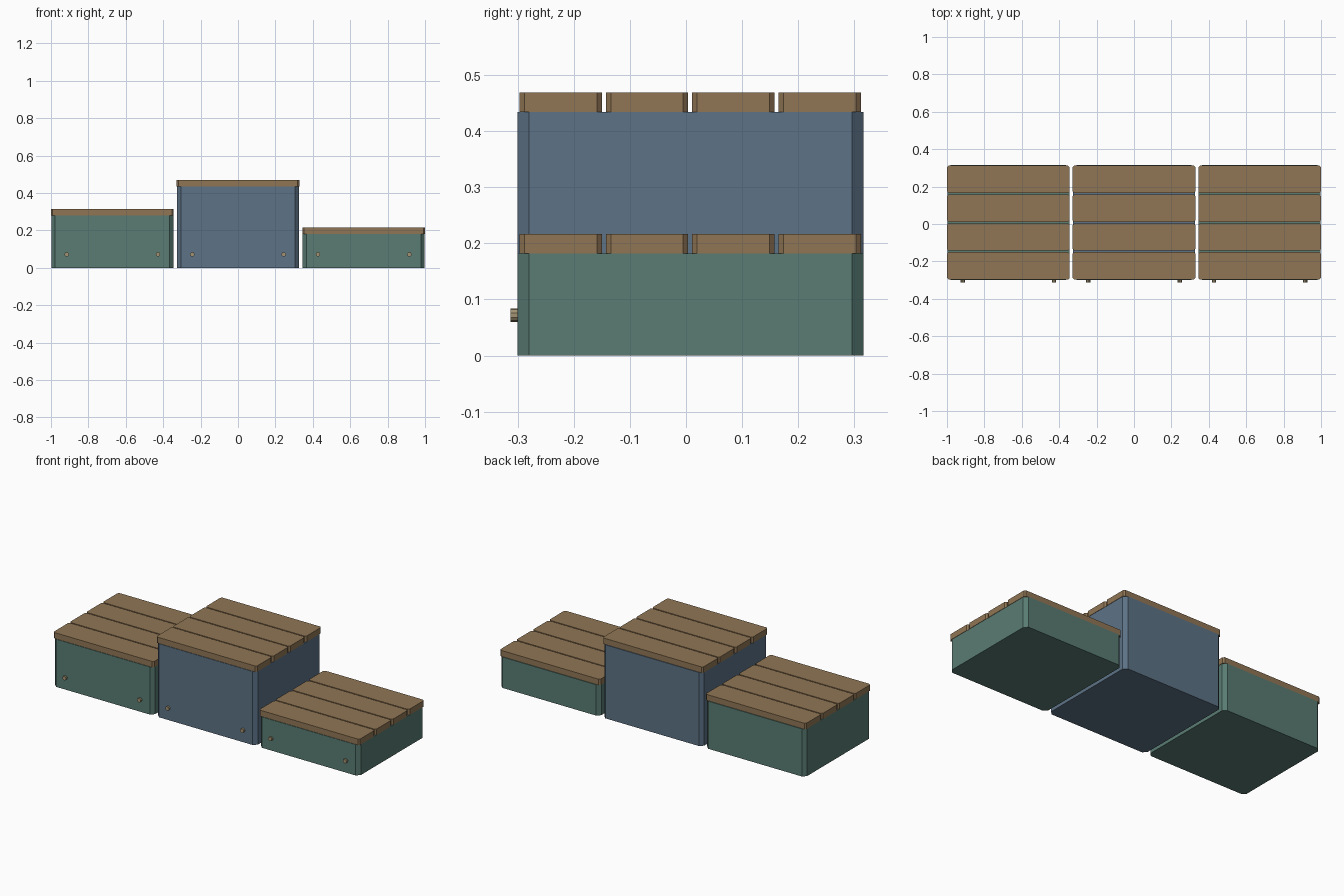
import bpy, bmesh, math
from mathutils import Matrix

if "Cube" in bpy.data.objects:
    bpy.data.objects.remove(bpy.data.objects["Cube"])


def material(name, rgb):
    m = bpy.data.materials.new(name)
    m.diffuse_color = (*rgb, 1)
    m.use_nodes = True
    m.node_tree.nodes["Principled BSDF"].inputs["Base Color"].default_value = m.diffuse_color
    return m


WOOD = material("wood", (0.28, 0.18, 0.09))
GREEN = material("green_paint", (0.10, 0.20, 0.17))
BLUE = material("blue_paint", (0.11, 0.17, 0.24))
BRASS = material("bolt_metal", (0.36, 0.29, 0.17))


def finish(bm, name, mat):
    me = bpy.data.meshes.new(name)
    bm.to_mesh(me)
    bm.free()
    me.materials.append(mat)
    ob = bpy.data.objects.new(name, me)
    bpy.context.collection.objects.link(ob)
    return ob


def chamfered_box(name, x, y, z, chamfer, mat):
    """Box between (min, max) pairs with its vertical edges chamfered."""
    bm = bmesh.new()
    size = [b - a for a, b in (x, y, z)]
    mid = [(a + b) / 2 for a, b in (x, y, z)]
    bmesh.ops.create_cube(bm, size=1, matrix=Matrix.Translation(mid) @ Matrix.Diagonal((*size, 1)))
    upright = [e for e in bm.edges if abs(e.verts[0].co.z - e.verts[1].co.z) > 1e-4]
    bmesh.ops.bevel(bm, geom=upright, offset=chamfer, segments=1, affect='EDGES')
    return finish(bm, name, mat)


def bolt(name, x):
    bm = bmesh.new()
    place = Matrix.Translation((x, -0.304, 0.072)) @ Matrix.Rotation(math.pi / 2, 4, 'X')
    bmesh.ops.create_cone(bm, cap_ends=True, segments=10, radius1=0.012, radius2=0.012,
                          depth=0.018, matrix=place)
    return finish(bm, name, BRASS)


# name, centre x, body height, paint
steps = [("left", -0.672, 0.281, GREEN),
         ("middle", 0.0, 0.434, BLUE),
         ("right", 0.672, 0.182, GREEN)]

for side, cx, h, paint in steps:
    # Painted box
    chamfered_box(side + "_box", (cx - 0.326, cx + 0.326), (-0.30, 0.316), (0, h), 0.02, paint)
    # Four top planks
    for i in range(4):
        y0 = -0.297 + i * 0.154
        chamfered_box(f"{side}_plank_{i + 1}", (cx - 0.328, cx + 0.328), (y0, y0 + 0.147),
                      (h, h + 0.035), 0.009, WOOD)
    # Pair of front bolts
    for i, s in enumerate((-1, 1)):
        bolt(f"{side}_bolt_{i + 1}", cx + s * 0.244)
